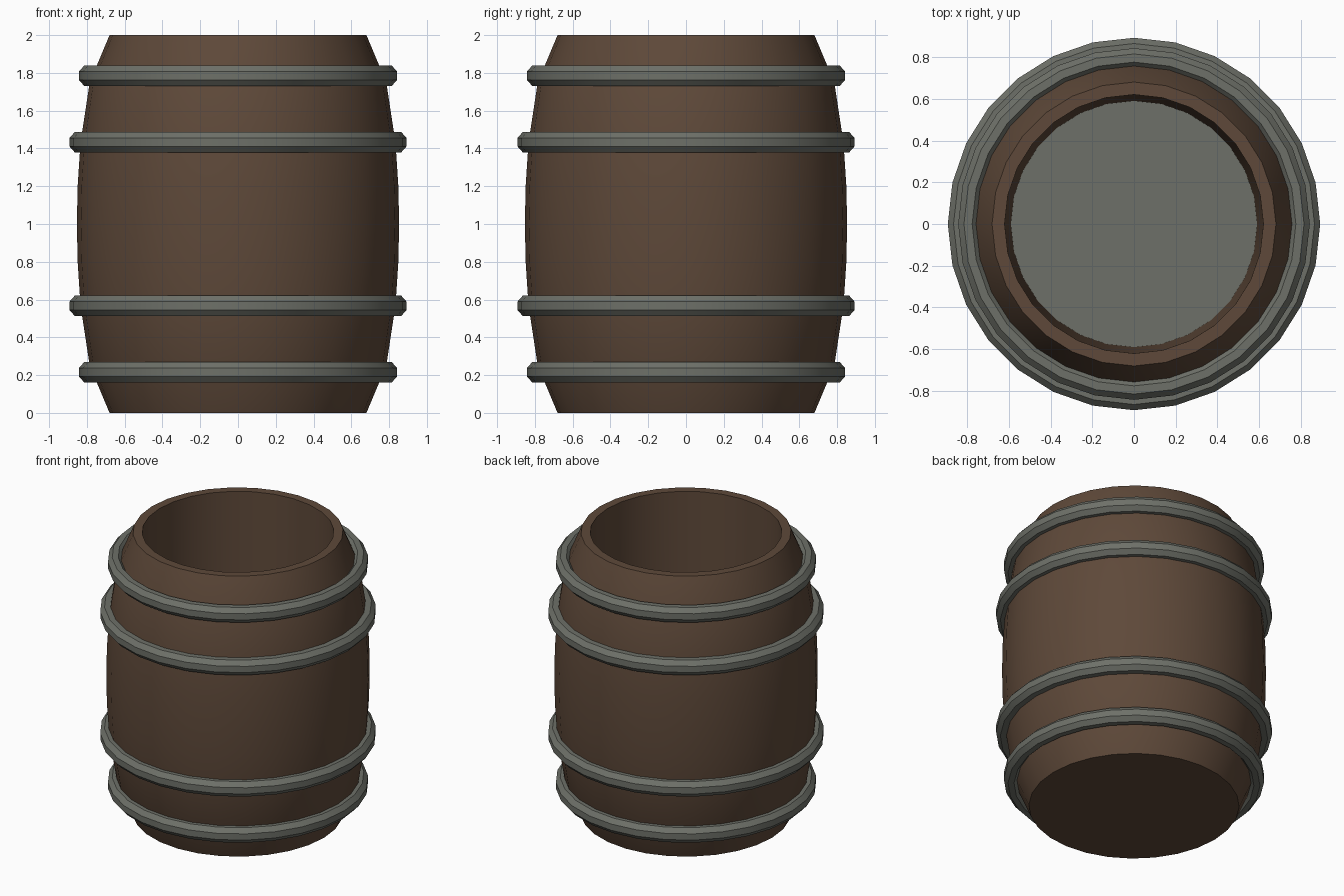
import bpy, bmesh, math

SIDES = 28

cube = bpy.data.objects.get("Cube")
if cube:
    bpy.data.objects.remove(cube, do_unlink=True)


def make_material(name, rgb):
    mat = bpy.data.materials.new(name)
    mat.use_nodes = True
    colour = (*rgb, 1.0)
    mat.diffuse_color = colour
    mat.node_tree.nodes["Principled BSDF"].inputs["Base Color"].default_value = colour
    return mat


def lathe(name, profile, materials, closed=False):
    """Turn a (radius, height) profile about z; open profiles get end caps."""
    bm = bmesh.new()
    rings = []
    for r, z in profile:
        angles = [math.tau * i / SIDES for i in range(SIDES)]
        rings.append([bm.verts.new((r * math.cos(a), r * math.sin(a), z)) for a in angles])
    pairs = list(zip(rings, rings[1:]))
    if closed:
        pairs.append((rings[-1], rings[0]))
    for low, high in pairs:
        for i in range(SIDES):
            j = (i + 1) % SIDES
            bm.faces.new((low[i], low[j], high[j], high[i]))
    if not closed:
        bm.faces.new(rings[0][::-1])
        # the last ring closes the inside, in the last material
        bm.faces.new(rings[-1]).material_index = len(materials) - 1
    bmesh.ops.recalc_face_normals(bm, faces=bm.faces)
    mesh = bpy.data.meshes.new(name)
    bm.to_mesh(mesh)
    bm.free()
    for mat in materials:
        mesh.materials.append(mat)
    obj = bpy.data.objects.new(name, mesh)
    bpy.context.collection.objects.link(obj)
    bpy.ops.object.select_all(action="DESELECT")
    obj.select_set(True)
    bpy.context.view_layer.objects.active = obj
    bpy.ops.object.shade_smooth_by_angle(angle=math.radians(30))
    return obj


wood = make_material("dark_brown_wood", (0.112, 0.066, 0.041))
iron = make_material("grey_iron", (0.155, 0.163, 0.140))

# Barrel: bulging staves, flat rim, hollow inside with a grey floor
lower_half = [(0.68, 0), (0.785, 0.25), (0.834, 0.57), (0.849, 0.8)]
upper_half = [(r, 2 - z) for r, z in reversed(lower_half)]
inside = [(0.62, 2), (0.59, 0.2)]
lathe("barrel_body", lower_half + [(0.853, 1)] + upper_half + inside, [wood, iron])

# Hoops: eight-sided rings, mirrored about the middle of the barrel
for label, radius, offset in (("end", 0.795, 0.785), ("middle", 0.845, 0.433)):
    for side, sign in (("upper", 1), ("lower", -1)):
        section = []
        for k in range(8):
            a = math.tau * (k + 0.5) / 8
            section.append((radius + 0.051 * math.cos(a),
                            1 + sign * offset + 0.058 * math.sin(a)))
        lathe(f"{side}_{label}_hoop", section, [iron], closed=True)
